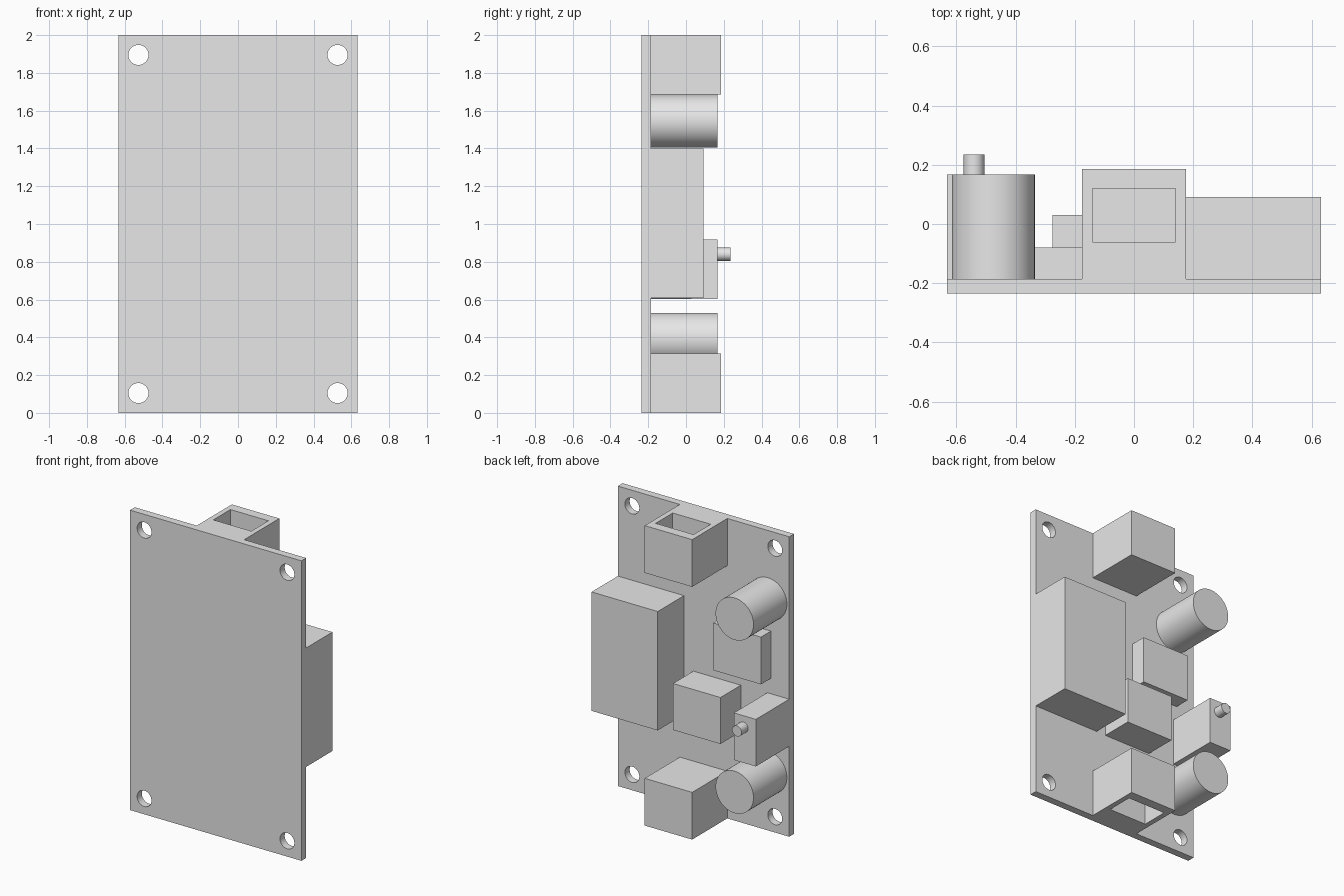
import bpy
import bmesh
import math
from mathutils import Matrix, Vector

cube = bpy.data.objects.get("Cube")
if cube:
    bpy.data.objects.remove(cube, do_unlink=True)

grey = bpy.data.materials.new("plain grey")
grey.use_nodes = True
grey.diffuse_color = (0.8, 0.8, 0.8, 1)
grey.node_tree.nodes["Principled BSDF"].inputs["Base Color"].default_value = (0.8, 0.8, 0.8, 1)

BACK = -0.185     # board face that carries the components
FRONT = -0.235


def finish(name, bm):
    mesh = bpy.data.meshes.new(name)
    bm.to_mesh(mesh)
    bm.free()
    mesh.materials.append(grey)
    obj = bpy.data.objects.new(name, mesh)
    bpy.context.collection.objects.link(obj)
    return obj


def box(name, x, y, z):
    """Box given by its (low, high) span on each axis."""
    low, high = (Vector(p) for p in zip(x, y, z))
    bm = bmesh.new()
    bmesh.ops.create_cube(bm, size=1, matrix=Matrix.Translation((low + high) / 2)
                          @ Matrix.Diagonal((*(high - low), 1)))
    return finish(name, bm)


def rod(name, x, z, radius, y, sides=48):
    """Cylinder along y."""
    bm = bmesh.new()
    bmesh.ops.create_cone(bm, cap_ends=True, segments=sides, radius1=radius, radius2=radius,
                          depth=y[1] - y[0],
                          matrix=Matrix.Translation((x, sum(y) / 2, z))
                          @ Matrix.Rotation(math.pi / 2, 4, "X"))
    obj = finish(name, bm)
    smooth(obj)
    return obj


def select(obj):
    bpy.ops.object.select_all(action="DESELECT")
    obj.select_set(True)
    bpy.context.view_layer.objects.active = obj


def smooth(obj):
    select(obj)
    bpy.ops.object.shade_smooth_by_angle(angle=math.radians(30))


def cut(obj, cutter):
    cutter.hide_render = True
    mod = obj.modifiers.new("cut", "BOOLEAN")
    mod.operation = "DIFFERENCE"
    mod.solver = "EXACT"
    mod.object = cutter
    select(obj)
    bpy.ops.object.modifier_apply(modifier=mod.name)
    bpy.data.objects.remove(cutter, do_unlink=True)


# Circuit board with four mounting holes
board = box("board", (-0.632, 0.632), (FRONT, BACK), (0, 2))
for x in (-0.527, 0.527):
    for z in (0.105, 1.895):
        cut(board, rod("hole_cutter", x, z, 0.053, (FRONT - 0.1, BACK + 0.1)))
smooth(board)

# End connectors with open sockets
for name, z, socket in (("top_connector", (1.685, 2), (1.8, 2.1)),
                        ("bottom_connector", (0, 0.315), (-0.1, 0.2))):
    connector = box(name, (-0.175, 0.175), (BACK, 0.185), z)
    cut(connector, box("socket_cutter", (-0.14, 0.14), (-0.06, 0.12), socket))

# Block components
box("large_block", (0.144, 0.632), (BACK, 0.092), (0.607, 1.4))
box("small_block", (-0.275, 0.075), (BACK, 0.03), (0.605, 0.915))
box("flat_chip", (-0.497, -0.145), (BACK, -0.08), (1.02, 1.335))

# Round capacitors
for name, z in (("upper_capacitor", 1.545), ("lower_capacitor", 0.39)):
    rod(name, -0.475, z, 0.14, (BACK, 0.167), 64)

# Push switch
box("switch_body", (-0.632, -0.47), (BACK, 0.167), (0.603, 0.917))
rod("switch_button", -0.54, 0.84, 0.035, (0.167, 0.235))
